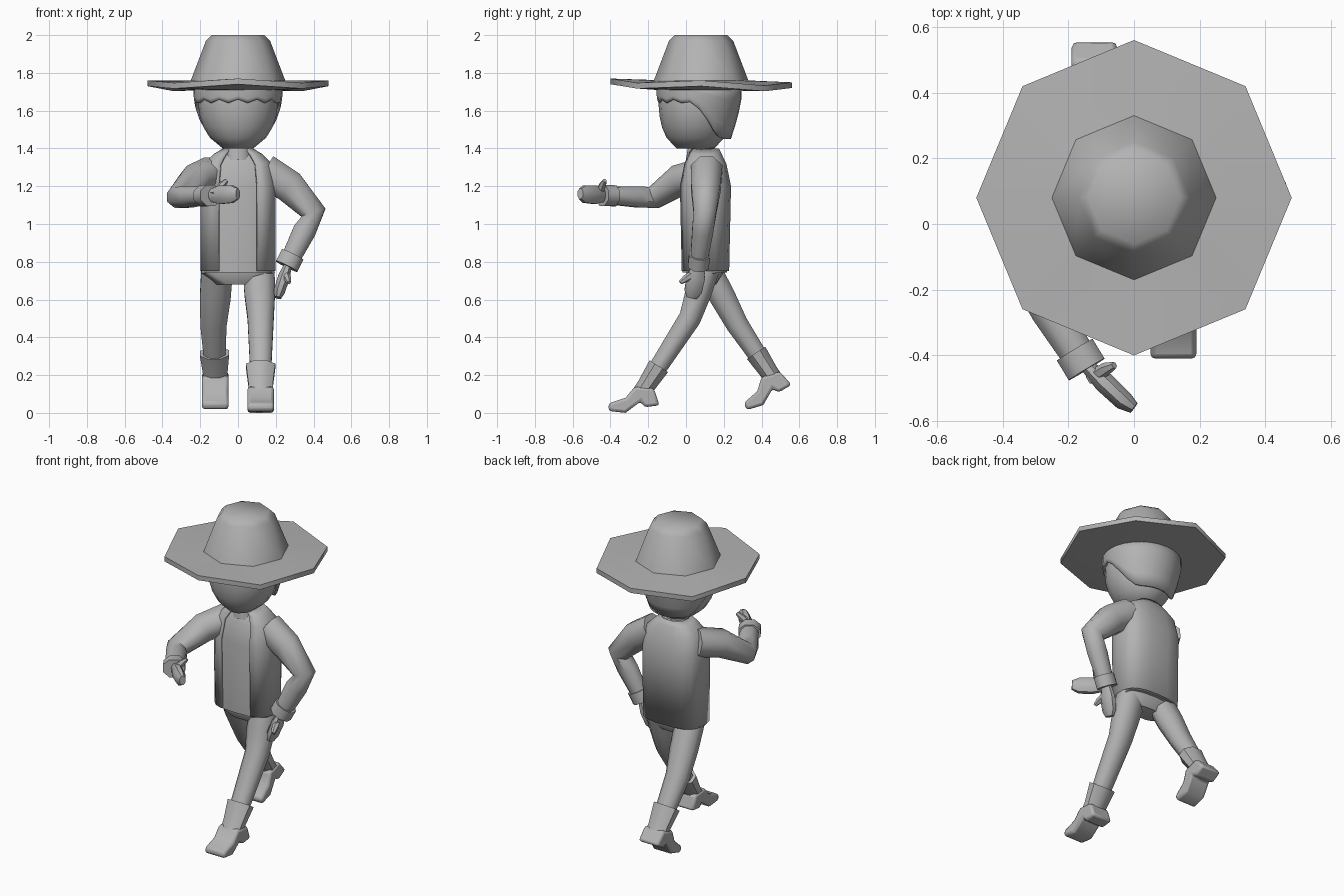
import bpy, bmesh, math
from mathutils import Vector, Matrix

if "Cube" in bpy.data.objects:
    bpy.data.objects.remove(bpy.data.objects["Cube"])

grey = bpy.data.materials.new("plain grey")
grey.use_nodes = True
grey.diffuse_color = (0.45, 0.45, 0.45, 1)
grey.node_tree.nodes["Principled BSDF"].inputs["Base Color"].default_value = grey.diffuse_color

ACROSS, DEPTH, UP = Vector((1, 0, 0)), Vector((0, 1, 0)), Vector((0, 0, 1))


def skin(name, rings, closed=True, caps=True, solid=0, bevel=0):
    """Join rings of points with quads into a smooth-shaded part."""
    bm = bmesh.new()
    rows = [[bm.verts.new(point) for point in ring] for ring in rings]
    count = len(rows[0])
    for lower, upper in zip(rows, rows[1:]):
        for i in range(count if closed else count - 1):
            j = (i + 1) % count
            bm.faces.new((lower[i], lower[j], upper[j], upper[i]))
    if caps:
        bm.faces.new(rows[0])
        bm.faces.new(rows[-1])
    bmesh.ops.recalc_face_normals(bm, faces=bm.faces)
    mesh = bpy.data.meshes.new(name)
    bm.to_mesh(mesh)
    bm.free()
    mesh.materials.append(grey)
    part = bpy.data.objects.new(name, mesh)
    bpy.context.collection.objects.link(part)
    if solid:
        part.modifiers.new("thickness", "SOLIDIFY").thickness = solid
    if bevel:
        rounding = part.modifiers.new("rounding", "BEVEL")
        rounding.width, rounding.segments = bevel, 2
        rounding.angle_limit = math.radians(50)
    bpy.ops.object.select_all(action="DESELECT")
    bpy.context.view_layer.objects.active = part
    part.select_set(True)
    bpy.ops.object.shade_smooth_by_angle(angle=math.radians(50))


def tube(name, path, widths, side, flat=1.0, sides=8):
    """Tapered limb: widths run along side, and flat scales the other way."""
    rings = []
    for i, (point, width) in enumerate(zip(path, widths)):
        along = (path[min(i + 1, len(path) - 1)] - path[max(i - 1, 0)]).normalized()
        s = (side - along * side.dot(along)).normalized()
        u = along.cross(s) * flat
        turns = [math.tau * (k + 0.5) / sides for k in range(sides)]
        rings.append([point + width * (s * math.cos(w) + u * math.sin(w)) for w in turns])
    skin(name, rings)


def oval(z, rx, ry, cy=0.1, power=1.0, gap=0.0, count=16):
    """Level ring starting at the front; gap leaves it open there."""
    ring = []
    for k in range(count):
        if gap:
            w = gap + (math.tau - 2 * gap) * k / (count - 1)
        else:
            w = math.tau * k / count
        s, c = math.sin(w), -math.cos(w)
        x = math.copysign(abs(s) ** power, s) * rx
        y = math.copysign(abs(c) ** power, c) * ry
        ring.append((x, cy + y, z))
    return ring


# Hat: eight-sided lathe, its brim drooping at every other corner
hat = []
for r, z in [(0.14, 2), (0.17, 1.97), (0.25, 1.76), (0.48, 1.76), (0.48, 1.73), (0.24, 1.71)]:
    ring = []
    for k in range(8):
        w = math.tau * k / 8
        drop = 0.02 * (k % 2) + 0.01 * math.sin(w) if r > 0.4 else 0
        ring.append((r * math.cos(w), 0.08 + r * math.sin(w), z - drop))
    hat.append(ring)
skin("hat", hat)

# Head: egg that narrows to the chin, on a short neck
head = []
for step in range(7):
    z = 1.4 + 0.34 * step / 6
    swell = math.sqrt(1 - ((z - 1.64) / 0.26) ** 2)
    head.append(oval(z, 0.21 * swell, 0.195 * swell ** 0.7, cy=0.05))
skin("head", head)
skin("neck", [oval(1.34, 0.08, 0.08, cy=0.08), oval(1.44, 0.065, 0.065, cy=0.08)])

# Hair: shell with a ragged fringe, sweeping down behind the ears
hair = []
for row in range(5):
    ring = []
    for k, (x, y, top) in enumerate(oval(1.73, 0.235, 0.225, cy=0.07, count=28)):
        t = min(max(y / 0.24, 0), 1)
        ragged = 0.01 * (-1) ** k if y < 0 else 0
        low = 1.65 - 0.2 * t * t * (3 - 2 * t) + ragged
        z = top + (low - top) * row / 4
        shrink = 1 - 2 * max(0, 1.68 - z) ** 1.4
        ring.append((x * shrink, 0.07 + (y - 0.07) * shrink, z))
    hair.append(ring)
skin("hair", hair, caps=False, solid=0.015)

# Shirt under an open vest, both from the same body sections
body = [(0.75, 0.2, 0.13), (1.2, 0.2, 0.14), (1.32, 0.18, 0.115), (1.37, 0.13, 0.09), (1.4, 0.08, 0.075)]
skin("vest", [oval(z, rx, ry, power=0.7, gap=0.4) for z, rx, ry in body],
     closed=False, caps=False, solid=0.014)
inset = 0.012
skin("shirt", [oval(z - inset / 2, rx - inset, ry - inset, power=0.7) for z, rx, ry in body])

# Trouser seat
skin("trouser_seat", [oval(z, rx, rx / 2, power=0.8)
                      for z, rx in [(0.82, 0.18), (0.74, 0.195), (0.68, 0.12)]])


def leg(side, hip, knee, ankle, pitch):
    """Trouser leg, flared boot shaft and a heeled foot turned by pitch."""
    hip, knee, ankle = Vector(hip), Vector(knee), Vector(ankle)
    shin = (knee - ankle).normalized()
    thigh = hip.lerp(knee, 0.5)
    tube(side + "_leg", [hip, thigh, knee, ankle], [0.09, 0.088, 0.075, 0.055], ACROSS, flat=0.85)
    tube(side + "_boot_shaft", [ankle + shin * reach for reach in (0.14, 0.02, -0.05)],
         [0.084, 0.07, 0.07], ACROSS, flat=0.75)
    sole = [(-0.19, -0.12), (-0.1, -0.13), (-0.02, -0.07), (0, -0.1), (0.08, -0.09)]
    upper = [(0.05, 0), (-0.05, 0.01), (-0.1, -0.05), (-0.19, -0.08)]
    turn = Matrix.Rotation(math.radians(pitch), 3, "X")
    outline = [turn @ Vector((0, y, z)) for y, z in sole + upper]
    skin(side + "_boot_foot", [[ankle + point + ACROSS * half for point in outline]
                               for half in (-0.07, 0.07)], bevel=0.015)


leg("left", (0.11, 0.11, 0.77), (0.12, 0.02, 0.5), (0.12, -0.22, 0.13), 0)
leg("right", (-0.11, 0.11, 0.77), (-0.13, 0.27, 0.47), (-0.12, 0.45, 0.2), 23)


def arm(side, shoulder, elbow, wrist, fingertip, thumb_tip, broad):
    """Sleeve, rolled cuff and mitten hand with a thumb."""
    shoulder, elbow, wrist = Vector(shoulder), Vector(elbow), Vector(wrist)
    fingertip, thumb_tip = Vector(fingertip), Vector(thumb_tip)
    fore = (wrist - elbow).normalized()
    upper = shoulder.lerp(elbow, 0.5) + UP * 0.03
    tube(side + "_sleeve", [shoulder, upper, elbow, elbow.lerp(wrist, 0.4), wrist],
         [0.09, 0.085, 0.065, 0.06, 0.05], broad, flat=1.1)
    tube(side + "_cuff", [wrist - fore * 0.02, wrist + fore * 0.05], [0.06, 0.06], broad, flat=1.15)
    palm = [wrist.lerp(fingertip, t) + fore * 0.02 for t in (0.1, 0.4, 0.75)]
    tube(side + "_hand", palm + [fingertip], [0.035, 0.053, 0.05, 0.03], broad, flat=0.65)
    root = wrist + fore * 0.08
    bend = root.lerp(thumb_tip, 0.6) + (thumb_tip - palm[1]) * 0.1
    tube(side + "_thumb", [root, bend, thumb_tip], [0.023, 0.02, 0.011], broad, sides=6)


arm("left", (0.14, 0.11, 1.28), (0.4, 0.1, 1.06), (0.28, 0.07, 0.82),
    (0.21, 0.03, 0.61), (0.27, -0.03, 0.69), DEPTH)
arm("right", (-0.14, 0.11, 1.27), (-0.31, -0.17, 1.14), (-0.17, -0.4, 1.15),
    (0, -0.56, 1.16), (-0.06, -0.43, 1.23), UP)
